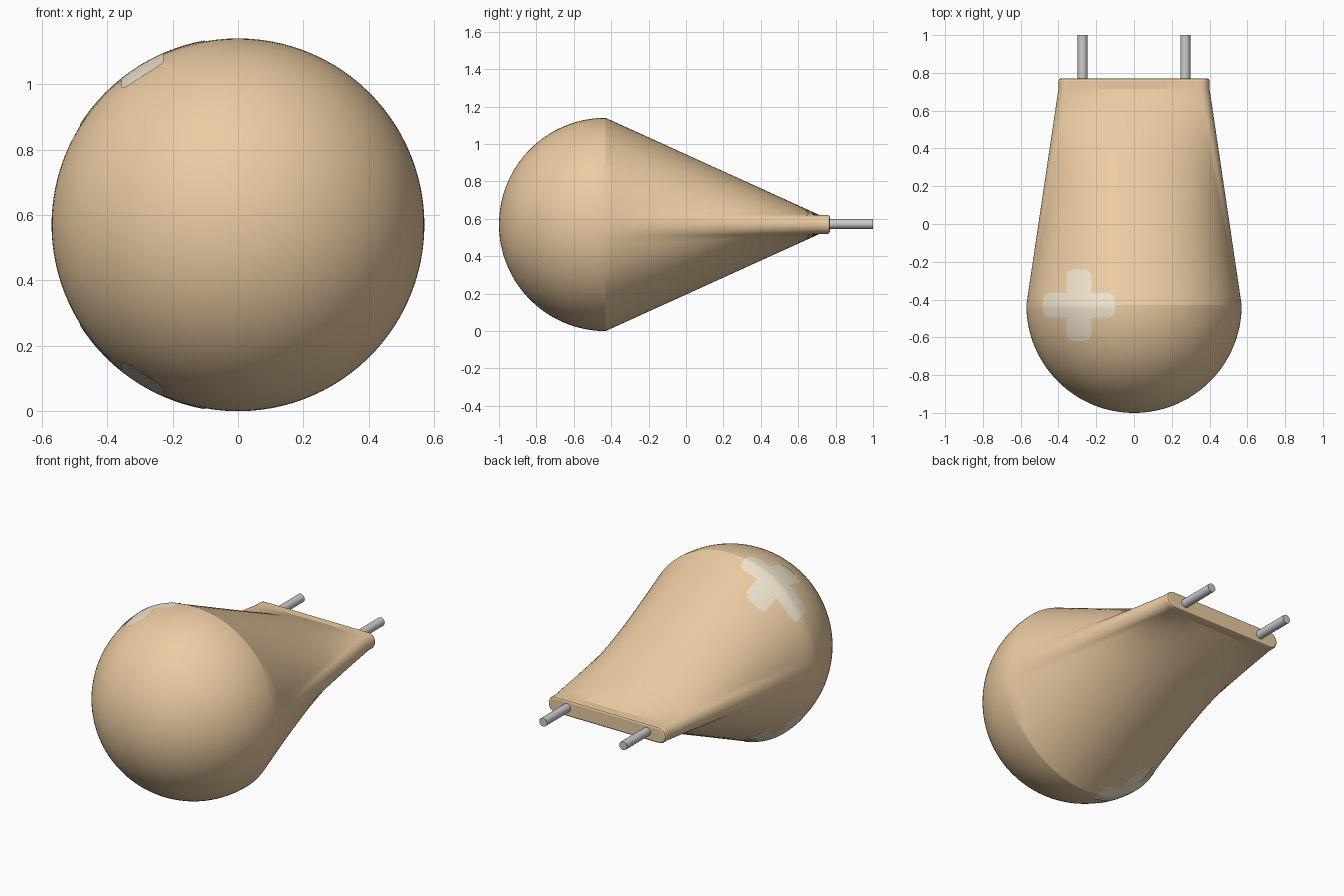
import bpy, bmesh, math
from mathutils import Vector
from mathutils.bvhtree import BVHTree

if "Cube" in bpy.data.objects:
    bpy.data.objects.remove(bpy.data.objects["Cube"])

R, CY, CZ = 0.57, -0.43, 0.57          # dome radius and centre
NECK_Y, END_Y = 0.715, 0.77            # start and end of the flat tab
HALF_W, HALF_H = 0.40, 0.05            # tab half sizes
CORNER = 8.0                           # degrees of the circle that blend into each tab corner


def material(name, rgb):
    m = bpy.data.materials.new(name)
    m.diffuse_color = (*rgb, 1)
    m.use_nodes = True
    m.node_tree.nodes["Principled BSDF"].inputs["Base Color"].default_value = m.diffuse_color
    return m


def finish(bm, name, mat=None, angle=18):
    bmesh.ops.recalc_face_normals(bm, faces=bm.faces)
    me = bpy.data.meshes.new(name)
    bm.to_mesh(me)
    bm.free()
    ob = bpy.data.objects.new(name, me)
    bpy.context.collection.objects.link(ob)
    if mat:
        me.materials.append(mat)
    bpy.ops.object.select_all(action='DESELECT')
    ob.select_set(True)
    bpy.context.view_layer.objects.active = ob
    bpy.ops.object.shade_smooth_by_angle(angle=math.radians(angle))
    return ob


# Angles around the section, denser at the tab corners
quad = [CORNER * i / 6 for i in range(6)] + [CORNER + (90 - CORNER) * i / 24 for i in range(24)]
half = quad + [90] + [180 - a for a in reversed(quad)]
angles = half + [360 - a for a in reversed(half[1:-1])]


def circle_pt(a, r=R):
    return Vector((r * math.cos(math.radians(a)), r * math.sin(math.radians(a))))


def tab_pt(a, inset=0.0):
    """Point on the rounded-end tab outline matched to circle angle a."""
    sx = -1 if 90 < a < 270 else 1
    sz = -1 if a > 180 else 1
    q = a % 180
    q = min(q, 180 - q)
    r, flat = HALF_H - inset, HALF_W - HALF_H
    if q < CORNER:
        p = math.radians(q / CORNER * 90)
        return Vector((sx * (flat + r * math.cos(p)), sz * r * math.sin(p)))
    return Vector((sx * flat * (90 - q) / (90 - CORNER), sz * r))


# Body: dome, ruled loft from circle to tab, softly rounded end
rings = []
for i in range(1, 33):
    t = math.pi / 2 * i / 32
    rings.append((CY - R * math.cos(t), [circle_pt(a, R * math.sin(t)) for a in angles]))
for i in range(1, 25):
    t = i / 24
    rings.append((CY + (NECK_Y - CY) * t, [circle_pt(a).lerp(tab_pt(a), t) for a in angles]))
for y, inset in ((END_Y - 0.012, 0), (END_Y - 0.0035, 0.0035), (END_Y, 0.012)):
    rings.append((y, [tab_pt(a, inset) for a in angles]))

bm = bmesh.new()
pole = bm.verts.new((0, CY - R, CZ))
loops = [[bm.verts.new((p.x, y, CZ + p.y)) for p in pts] for y, pts in rings]
n = len(angles)
for k in range(n):
    j = (k + 1) % n
    bm.faces.new((pole, loops[0][k], loops[0][j]))
    for a, b in zip(loops, loops[1:]):
        bm.faces.new((a[k], b[k], b[j], a[j]))
bm.faces.new(loops[-1])
tree = BVHTree.FromBMesh(bm)
finish(bm, "body", material("tan", (0.83, 0.60, 0.36)))

# Cross patches wrapped on the top and underside
PX, ARM, WID, RAD = -0.29, 0.19, 0.065, 0.04
cream = material("cream", (0.85, 0.76, 0.60))


def cross_outline():
    pts = []
    for k in range(4):
        c, s = (1, 0, -1, 0)[k], (0, 1, 0, -1)[k]
        arm = []
        for sign in (-1, 1):
            arc = []
            for i in range(7):
                p = math.pi / 2 * i / 6
                arc.append((ARM - RAD + RAD * math.cos(p), sign * (WID - RAD + RAD * math.sin(p))))
            arm += arc if sign > 0 else arc[::-1]
        arm.append((WID, WID))
        pts += [(x * c - y * s, x * s + y * c) for x, y in arm]
    return pts


def add_patch(name, side):
    b = bmesh.new()
    vs = [b.verts.new((PX + x, CY + y, 0)) for x, y in cross_outline()]
    es = [b.edges.new((vs[i], vs[(i + 1) % len(vs)])) for i in range(len(vs))]
    bmesh.ops.triangle_fill(b, edges=es, use_beauty=True)
    for i in range(-9, 10):
        for axis in ((1, 0, 0), (0, 1, 0)):
            co = Vector((PX, CY, 0)) + Vector(axis) * (i * 0.02)
            bmesh.ops.bisect_plane(b, geom=b.verts[:] + b.edges[:] + b.faces[:],
                                   dist=1e-5, plane_co=co, plane_no=axis)
    for v in b.verts:
        hit, normal, _, _ = tree.ray_cast(Vector((v.co.x, v.co.y, CZ + side * 2)),
                                          Vector((0, 0, -side)))
        if hit:
            v.co = hit + Vector((v.co.x, 0, hit.z - CZ)).normalized() * 0.003
    ob = finish(b, name, cream, 30)
    # Make the patch face outwards
    if sum(p.normal.z for p in ob.data.polygons) * side < 0:
        ob.data.flip_normals()


add_patch("top_patch", 1)
add_patch("bottom_patch", -1)

# Two metal pins
for name, x in (("left_pin", -0.272), ("right_pin", 0.272)):
    bpy.ops.mesh.primitive_cylinder_add(vertices=32, radius=0.026, depth=0.25,
                                        location=(x, 0.875, CZ + 0.003),
                                        rotation=(math.pi / 2, 0, 0))
    bpy.context.object.name = name
    bpy.ops.object.shade_smooth_by_angle(angle=math.radians(30))
